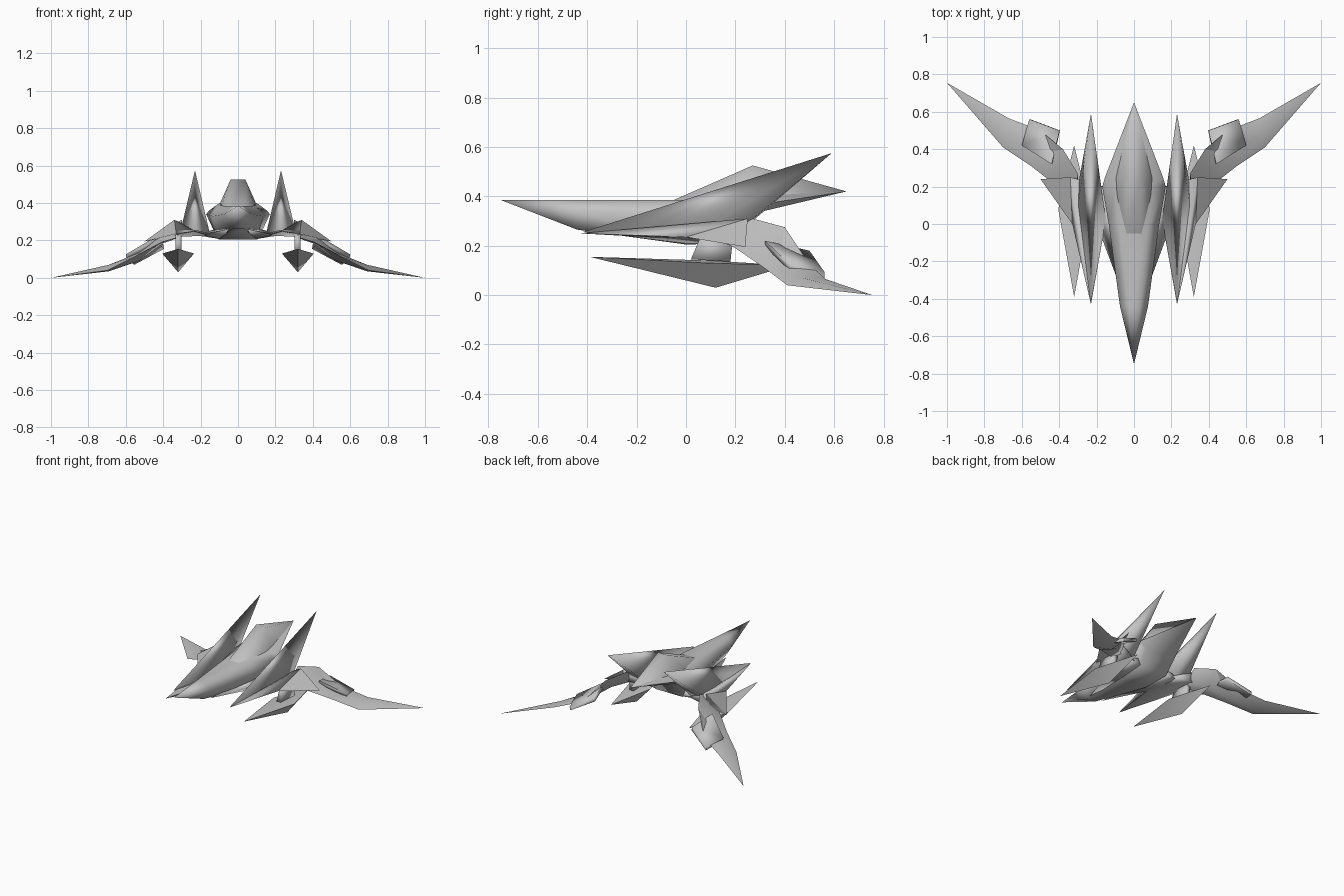
import bpy, bmesh
from math import pi

old = bpy.data.objects.get("Cube")
if old:
    bpy.data.objects.remove(old, do_unlink=True)

grey = bpy.data.materials.new("hull_grey")
grey.use_nodes = True
grey.diffuse_color = (0.55, 0.55, 0.55, 1)
grey.node_tree.nodes["Principled BSDF"].inputs["Base Color"].default_value = (0.55, 0.55, 0.55, 1)


def finish(name, bm, mirror, angle):
    bmesh.ops.recalc_face_normals(bm, faces=bm.faces)
    mesh = bpy.data.meshes.new(name)
    bm.to_mesh(mesh)
    bm.free()
    mesh.materials.append(grey)
    ob = bpy.data.objects.new(name, mesh)
    bpy.context.collection.objects.link(ob)
    bpy.ops.object.select_all(action='DESELECT')
    ob.select_set(True)
    bpy.context.view_layer.objects.active = ob
    bpy.ops.object.shade_smooth_by_angle(angle=angle)
    if mirror:
        ob.modifiers.new("mirror", 'MIRROR').use_mirror_merge = False


def hull(name, points, mirror=True, angle=1.6):
    """Faceted solid wrapped around its corner points."""
    bm = bmesh.new()
    for p in points:
        bm.verts.new(p)
    res = bmesh.ops.convex_hull(bm, input=bm.verts)
    loose = set(res["geom_interior"] + res["geom_unused"])
    bmesh.ops.delete(bm, geom=[v for v in loose if isinstance(v, bmesh.types.BMVert)], context='VERTS')
    finish(name, bm, mirror, angle)


def loft(name, rings, mirror=False, angle=1.6):
    """Skin through rings of equal size; a ring of one point is a tip."""
    bm = bmesh.new()
    loops = [[bm.verts.new(p) for p in r] for r in rings]
    for a, b in zip(loops, loops[1:]):
        n = max(len(a), len(b))
        for i in range(n):
            j = (i + 1) % n
            if len(a) == 1:
                bm.faces.new((a[0], b[i], b[j]))
            elif len(b) == 1:
                bm.faces.new((a[i], b[0], a[j]))
            else:
                bm.faces.new((a[i], b[i], b[j], a[j]))
    for end in (loops[0], loops[-1]):
        if len(end) > 2:
            bm.faces.new(end)
    finish(name, bm, mirror, angle)


def both(x, y, z):
    return [(x, y, z), (-x, y, z)]


def hexagon(y, top, mid, low):
    pts = [(w, y, z) for w, z in (top, mid, low)]
    return pts + [(-x, y, z) for x, y, z in reversed(pts)]


# Central body with pointed nose and tail
loft("fuselage", [
    [(0, -0.75, 0.385)],
    hexagon(-0.44, (0.03, 0.385), (0.075, 0.34), (0.03, 0.265)),
    hexagon(0.0, (0.08, 0.385), (0.135, 0.33), (0.1, 0.205)),
    hexagon(0.2, (0.1, 0.39), (0.17, 0.34), (0.11, 0.21)),
    hexagon(0.25, (0.1, 0.40), (0.155, 0.36), (0.1, 0.325)),
    [(0, 0.65, 0.42)],
])

# Raised cockpit that runs back into the tail
hull("canopy", both(0.04, -0.05, 0.385) + both(0.09, 0.14, 0.385)
     + both(0.04, 0.27, 0.525) + both(0.1, 0.25, 0.39) + [(0, 0.65, 0.42)], mirror=False)

# Tall raked fins, with a root strake and a low delta tip beside each
hull("raked_fin", [(0.23, -0.42, 0.255), (0.23, 0.59, 0.575), (0.15, 0.02, 0.235),
                   (0.175, 0.2, 0.24), (0.3, 0.2, 0.25), (0.31, 0.02, 0.24)], angle=pi)
hull("root_strake", [(0.23, -0.43, 0.25), (0.33, 0.0, 0.235), (0.34, 0.25, 0.31), (0.34, 0.24, 0.22),
                     (0.3, 0.22, 0.23), (0.15, 0.02, 0.225), (0.16, 0.2, 0.225)])
hull("delta_tip", [(0.33, 0.0, 0.235), (0.5, 0.24, 0.195), (0.34, 0.25, 0.31), (0.34, 0.24, 0.22)])
hull("root_plate", [(0.05, -0.4, 0.26), (0.08, 0.0, 0.205), (0.08, 0.2, 0.21),
                    (0.24, 0.2, 0.23), (0.2, 0.0, 0.23), (0.12, 0.2, 0.26)])

# Drooping swept outer wings, each section is front, top, back, underside
loft("outer_wing", [
    [(0.31, 0.14, 0.22), (0.31, 0.2, 0.27), (0.3, 0.27, 0.31), (0.3, 0.22, 0.22)],
    [(0.41, 0.2, 0.19), (0.4, 0.29, 0.235), (0.38, 0.4, 0.275), (0.4, 0.3, 0.185)],
    [(0.55, 0.31, 0.115), (0.53, 0.4, 0.135), (0.5, 0.5, 0.125), (0.53, 0.4, 0.09)],
    [(0.7, 0.41, 0.04), (0.69, 0.47, 0.07), (0.67, 0.565, 0.065), (0.69, 0.47, 0.035)],
    [(1.0, 0.755, 0.0)],
], mirror=True)

# Armour pod on each outer wing
pod = [(0.44, 0.32, 0.22), (0.4, 0.5, 0.18), (0.56, 0.56, 0.095), (0.6, 0.42, 0.125)]
hull("wing_pod", pod + [(x * 0.99, y, z - 0.025) for x, y, z in pod])

# Slung darts and their pylons
hull("slung_dart", [(0.32, -0.39, 0.155), (0.235, 0.08, 0.13), (0.405, 0.08, 0.13),
                    (0.32, 0.12, 0.03), (0.32, 0.1, 0.14), (0.32, 0.42, 0.12)])
hull("pylon", [(x, y, z) for x in (0.302, 0.335)
               for y, z in ((0.02, 0.145), (0.18, 0.135), (0.19, 0.23), (0.06, 0.24))])
